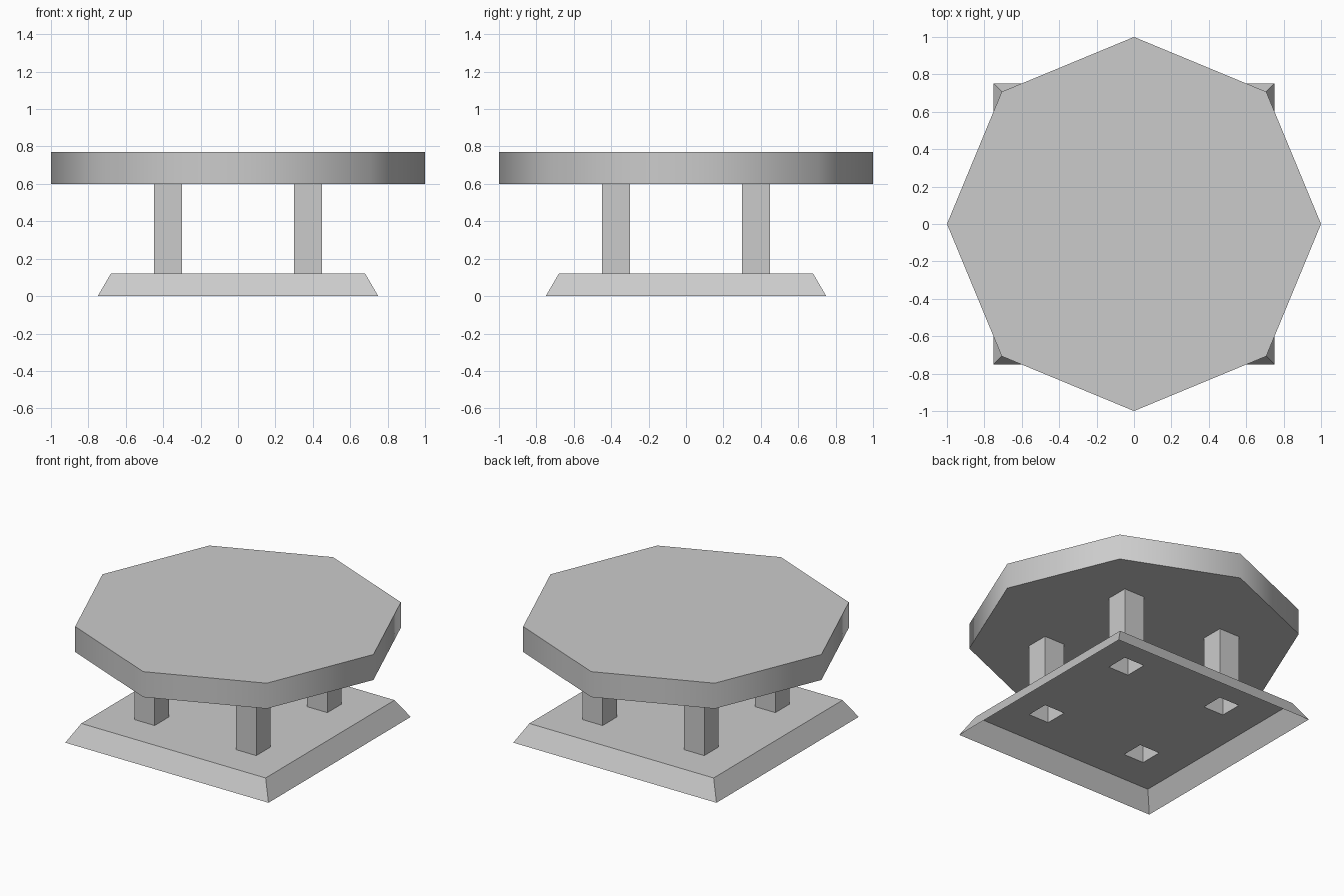
import bpy, bmesh, math

if "Cube" in bpy.data.objects:
    bpy.data.objects.remove(bpy.data.objects["Cube"])

BASE_Z, TOP_Z, TOP_END = 0.12, 0.60, 0.77
BASE_BOTTOM, BASE_TOP = 0.75, 0.68      # half widths of the plinth
LEG_IN, LEG_OUT = 0.30, 0.45            # leg extents from the centre


def make_object(name, bm):
    bmesh.ops.remove_doubles(bm, verts=bm.verts, dist=1e-4)
    mesh = bpy.data.meshes.new(name)
    bm.to_mesh(mesh)
    bm.free()
    obj = bpy.data.objects.new(name, mesh)
    bpy.context.collection.objects.link(obj)
    return obj


# Base: open-bottomed sloped plinth with a square hole under each hollow leg
bm = bmesh.new()
stops = [-BASE_TOP, -LEG_OUT, -LEG_IN, LEG_IN, LEG_OUT, BASE_TOP]
grid = [[bm.verts.new((x, y, BASE_Z)) for y in stops] for x in stops]
for i in range(5):
    for j in range(5):
        if i in (1, 3) and j in (1, 3):
            continue
        bm.faces.new((grid[i][j], grid[i + 1][j], grid[i + 1][j + 1], grid[i][j + 1]))
rim = [e for e in bm.edges if e.is_boundary
       and any(all(abs(abs(v.co[a]) - BASE_TOP) < 1e-4 for v in e.verts) for a in (0, 1))]
skirt = bmesh.ops.extrude_edge_only(bm, edges=rim)["geom"]
for v in skirt:
    if isinstance(v, bmesh.types.BMVert):
        v.co.x *= BASE_BOTTOM / BASE_TOP
        v.co.y *= BASE_BOTTOM / BASE_TOP
        v.co.z = 0
bmesh.ops.recalc_face_normals(bm, faces=bm.faces)
if max(bm.faces, key=lambda f: f.calc_center_median().z).normal.z < 0:
    bmesh.ops.reverse_faces(bm, faces=bm.faces)
make_object("base", bm)

# Legs: four hollow square posts, open at both ends
width, mid = LEG_OUT - LEG_IN, (LEG_IN + LEG_OUT) / 2
for side, sx in (("left", -1), ("right", 1)):
    for end, sy in (("front", -1), ("back", 1)):
        bm = bmesh.new()
        bmesh.ops.create_cube(bm, size=1)
        caps = [f for f in bm.faces if abs(f.normal.z) > 0.5]
        bmesh.ops.delete(bm, geom=caps, context='FACES_ONLY')
        bmesh.ops.scale(bm, vec=(width, width, TOP_Z - BASE_Z), verts=bm.verts)
        bmesh.ops.translate(bm, vec=(sx * mid, sy * mid, (TOP_Z + BASE_Z) / 2), verts=bm.verts)
        make_object(f"{end}_{side}_leg", bm)

# Tabletop: eight-sided slab with smoothed sides
bpy.ops.mesh.primitive_cylinder_add(vertices=8, radius=1, depth=TOP_END - TOP_Z,
                                    location=(0, 0, (TOP_Z + TOP_END) / 2))
bpy.context.object.name = "tabletop"
bpy.ops.object.shade_smooth_by_angle(angle=math.radians(50))
